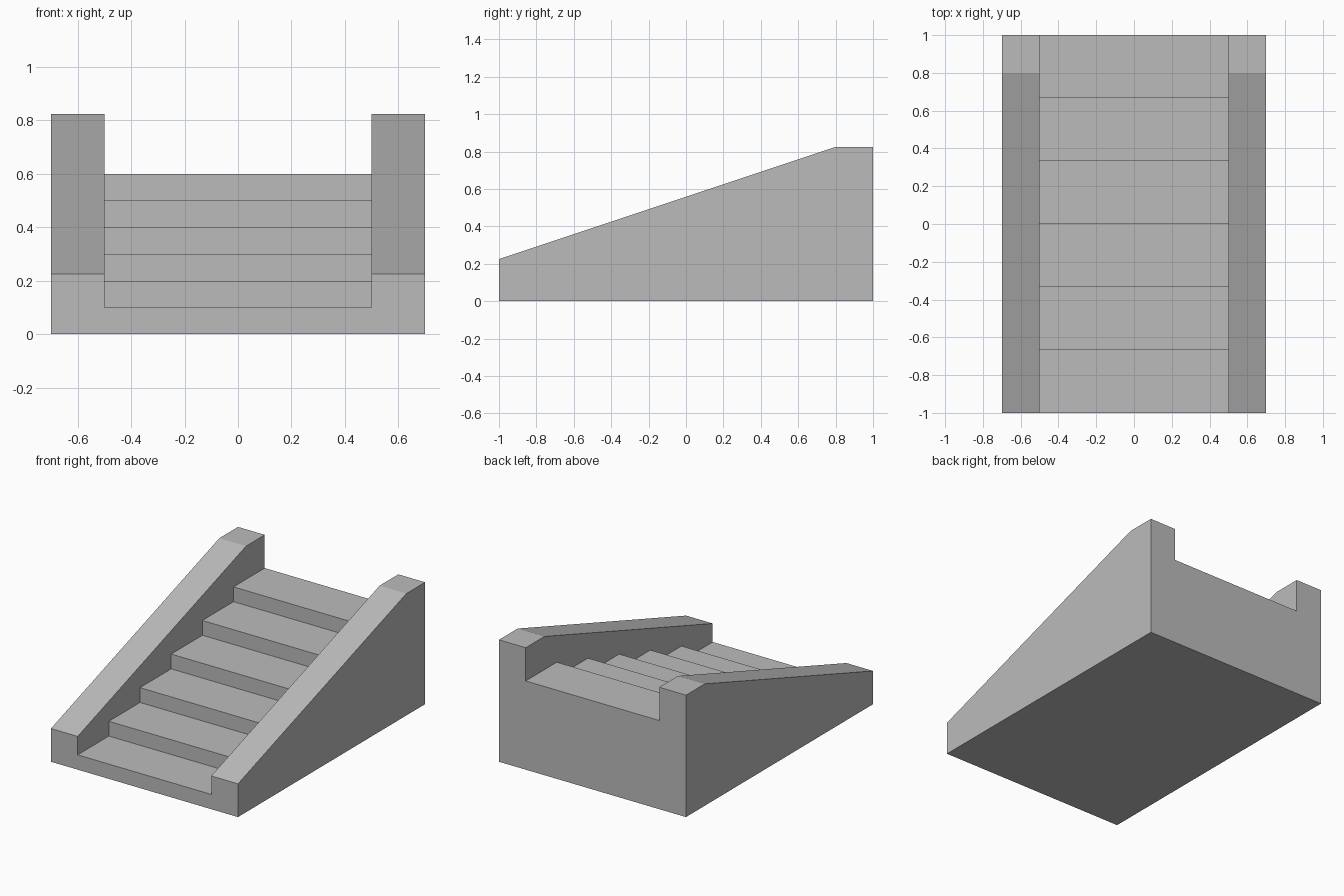
import bpy
import bmesh

if "Cube" in bpy.data.objects:
    bpy.data.objects.remove(bpy.data.objects["Cube"], do_unlink=True)

STEPS = 6
RISE = 0.1
RUN = 2 / STEPS
STAIR_HALF = 0.5
OUTER_HALF = 0.7

stone = bpy.data.materials.new("grey stone")
stone.use_nodes = True
grey = (0.5, 0.5, 0.5, 1)
stone.diffuse_color = grey
stone.node_tree.nodes["Principled BSDF"].inputs["Base Color"].default_value = grey


def extrude_profile(name, profile, x0, x1):
    """Extrude a closed (y, z) side profile from x0 to x1."""
    bm = bmesh.new()
    side = bm.faces.new([bm.verts.new((x0, y, z)) for y, z in profile])
    result = bmesh.ops.extrude_face_region(bm, geom=[side], use_keep_orig=True)
    moved = [v for v in result["geom"] if isinstance(v, bmesh.types.BMVert)]
    bmesh.ops.translate(bm, verts=moved, vec=(x1 - x0, 0, 0))
    bmesh.ops.recalc_face_normals(bm, faces=bm.faces)
    mesh = bpy.data.meshes.new(name)
    bm.to_mesh(mesh)
    bm.free()
    mesh.materials.append(stone)
    obj = bpy.data.objects.new(name, mesh)
    bpy.context.collection.objects.link(obj)
    return obj


# Staircase: riser and tread for each step, closed along the ground
stair_profile = [(-1, 0)]
for i in range(STEPS):
    y, z = -1 + i * RUN, (i + 1) * RISE
    stair_profile += [(y, z), (y + RUN, z)]
stair_profile.append((1, 0))
extrude_profile("stairs", stair_profile, -STAIR_HALF, STAIR_HALF)

# Sloping side walls with a flat top at the back
wall_profile = [(-1, 0), (-1, 0.225), (0.8, 0.825), (1, 0.825), (1, 0)]
extrude_profile("left_wall", wall_profile, STAIR_HALF, OUTER_HALF)
extrude_profile("right_wall", wall_profile, -OUTER_HALF, -STAIR_HALF)
